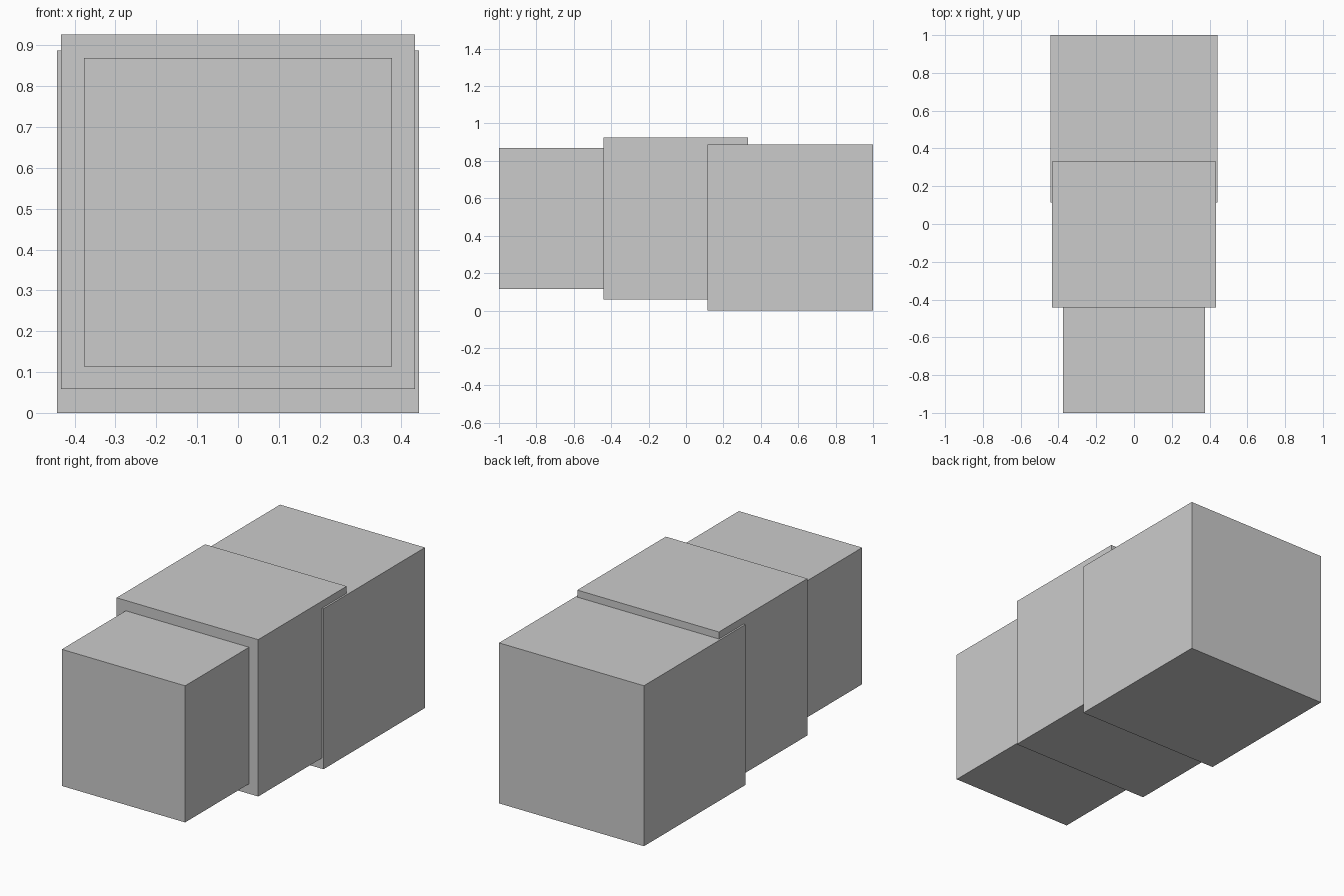
import bpy

if "Cube" in bpy.data.objects:
    bpy.data.objects.remove(bpy.data.objects["Cube"])


def box(name, half_width, y0, y1, z0, z1):
    """Sharp-edged block centred on x = 0, spanning y0..y1 and z0..z1."""
    bpy.ops.mesh.primitive_cube_add(size=1, location=(0, (y0 + y1) / 2, (z0 + z1) / 2))
    ob = bpy.context.object
    ob.name = name
    ob.scale = (2 * half_width, y1 - y0, z1 - z0)
    bpy.ops.object.transform_apply(location=False, rotation=False, scale=True)
    return ob


# Three overlapping blocks, smallest at the front
box("rear_block", 0.443, 0.114, 1.0, 0.0, 0.887)
box("middle_block", 0.433, -0.442, 0.331, 0.059, 0.926)
box("front_block", 0.377, -1.0, -0.246, 0.114, 0.869)
